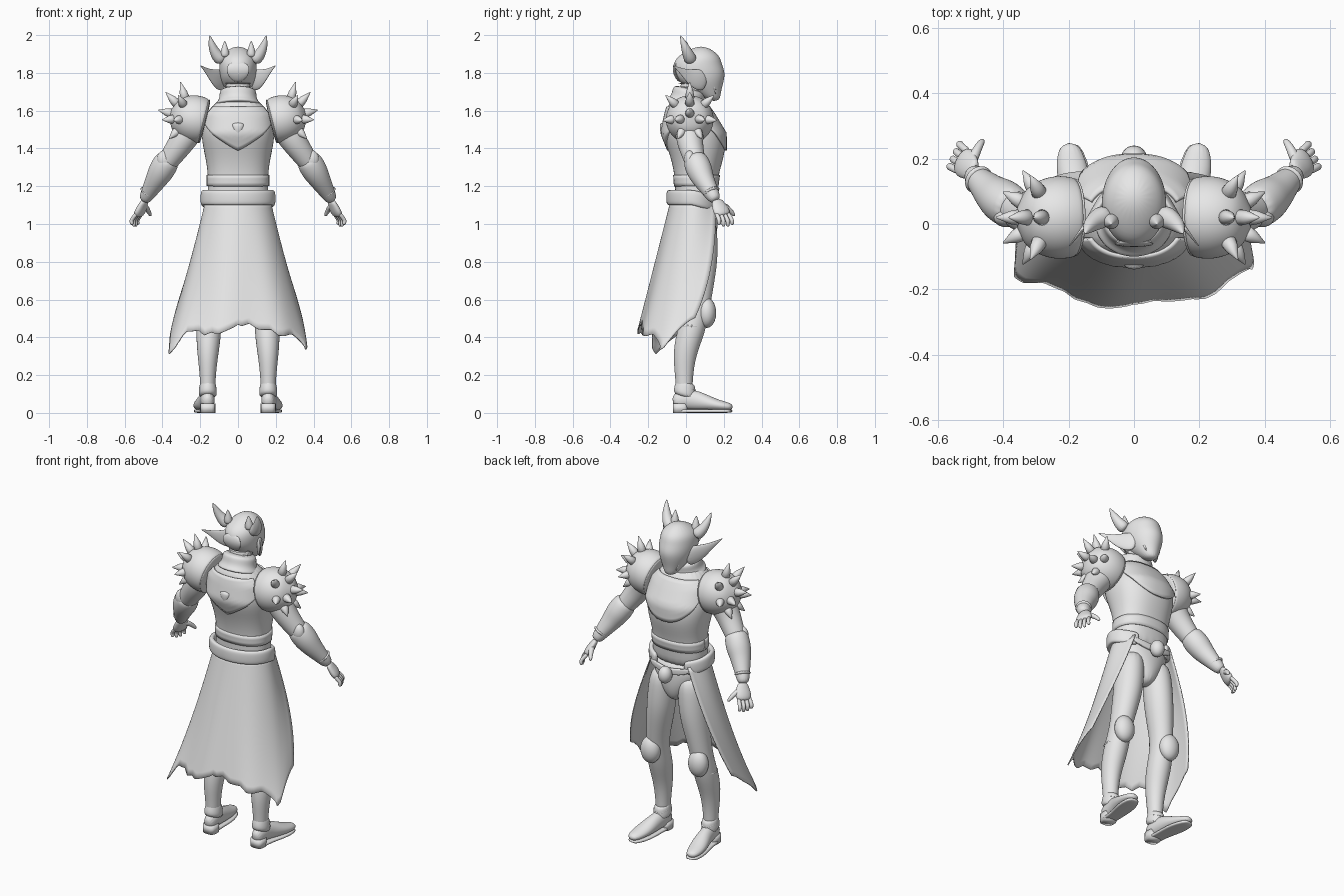
import bpy, bmesh, math, random
from mathutils import Vector

cube = bpy.data.objects.get("Cube")
if cube:
    bpy.data.objects.remove(cube)
random.seed(4)

ACROSS, FORWARD, UP = Vector((1, 0, 0)), Vector((0, 1, 0)), Vector((0, 0, 1))

grey = bpy.data.materials.new("plain grey")
grey.use_nodes = True
grey.diffuse_color = (.8, .8, .8, 1)
shader = grey.node_tree.nodes["Principled BSDF"]
shader.inputs["Base Color"].default_value = grey.diffuse_color


def spread(values, t):
    """Value at t (from 0 to 1) along an evenly spaced list."""
    place = min(max(t, 0), 1) * (len(values) - 1)
    low = int(place)
    high = min(low + 1, len(values) - 1)
    return values[low] + (values[high] - values[low]) * (place - low)


def finish(name, bm, mirror=False, smooth=0, thick=0):
    bmesh.ops.recalc_face_normals(bm, faces=bm.faces)
    mesh = bpy.data.meshes.new(name)
    bm.to_mesh(mesh)
    bm.free()
    mesh.materials.append(grey)
    for face in mesh.polygons:
        face.use_smooth = True
    part = bpy.data.objects.new(name, mesh)
    bpy.context.collection.objects.link(part)
    if mirror:
        part.modifiers.new("mirror", "MIRROR").use_mirror_merge = False
    if thick:
        shell = part.modifiers.new("thickness", "SOLIDIFY")
        shell.thickness = thick
        shell.offset = 0
    if smooth:
        rounding = part.modifiers.new("rounding", "SUBSURF")
        rounding.levels = rounding.render_levels = smooth


def power_of(value, power):
    return math.copysign(abs(value) ** power, value)


def oval(angle, power):
    return power_of(math.cos(angle), 2 / power), power_of(math.sin(angle), 2 / power)


def skin(name, path, width, depth=None, flat=1, mirror=False, axis=None, side=ACROSS,
         sides=16, power=2, smooth=2):
    """Skin oval rings along a path; the rings face the path, or one axis if given."""
    path = [Vector(p) for p in path]
    depth = depth or [w * flat for w in width]
    count = max(len(path), len(width), len(depth))
    steps = [i / (count - 1) for i in range(count)]
    centres = [spread(path, t) for t in steps]
    bm = bmesh.new()
    loops = []
    for i, t in enumerate(steps):
        along = axis or centres[min(i + 1, count - 1)] - centres[max(i - 1, 0)]
        along = along.normalized()
        first = (side - along * side.dot(along)).normalized()
        second = along.cross(first)
        wide, deep = max(spread(width, t), .002), max(spread(depth, t), .002)
        ring = []
        for k in range(sides):
            c, s = oval(math.tau * k / sides, power)
            ring.append(bm.verts.new(centres[i] + first * wide * c + second * deep * s))
        loops.append(ring)
    for lower, upper in zip(loops, loops[1:]):
        for k in range(sides):
            bm.faces.new((lower[k], lower[k - 1], upper[k - 1], upper[k]))
    bm.faces.new(loops[0])
    bm.faces.new(loops[-1])
    finish(name, bm, mirror, smooth)


def ball(name, centre, size, mirror=False):
    bm = bmesh.new()
    bmesh.ops.create_uvsphere(bm, u_segments=24, v_segments=12, radius=1)
    bmesh.ops.scale(bm, vec=size, verts=bm.verts)
    bmesh.ops.translate(bm, vec=centre, verts=bm.verts)
    finish(name, bm, mirror)


def sheet(name, columns, rows, place, thick):
    """Grid of points placed by a rule, with u from -1 to 1 and v from 0 to 1."""
    bm = bmesh.new()
    net = [[bm.verts.new(place(2 * i / columns - 1, j / rows)) for i in range(columns + 1)]
           for j in range(rows + 1)]
    for near, far in zip(net, net[1:]):
        for i in range(columns):
            bm.faces.new((near[i], near[i + 1], far[i + 1], far[i]))
    finish(name, bm, thick=thick)


# Torso and hips
waist, neck_base = 1.08, 1.68
torso_path = [Vector((0, .05, waist)), Vector((0, .06, 1.38)), Vector((0, 0, neck_base))]
torso_width = [.17, .16, .16, .18, .2, .18, .09]
torso_depth = [.11, .11, .12, .15, .17, .13, .08]
skin("torso", torso_path, torso_width, torso_depth, axis=UP, sides=24, power=2.3)
skin("hips", [(0, .06, 1.13), (0, .09, .87)], [.16, .16, .1, .03], [.1, .1, .09, .05], axis=UP)


def on_torso(height, angle):
    t = (height - waist) / (neck_base - waist)
    c, s = oval(angle, 2.3)
    return spread(torso_path, t) + ACROSS * spread(torso_width, t) * c + FORWARD * spread(torso_depth, t) * s


# Raised plates: curved lower edge on the chest, pointed on the back
for name, facing, curve in (("breast_plate", 1, 2), ("back_plate", -1, 1)):
    def plate(u, v):
        lower = 1.39 + .14 * abs(u) ** curve
        return on_torso(lower + (1.62 - lower) * v, facing * math.pi / 2 + u * 1.1)
    sheet(name, 32, 10, plate, .012)
sheet("waist_band", 48, 3, lambda u, v: on_torso(1.2 + .06 * v, math.pi * u), .012)
skin("back_ornament", [(0, -.12, 1.54), (0, -.12, 1.46)], [.04, .03, 0], [.02, .02, .01], smooth=1)


# Belt, open at the front, with a strap and buckle
def belt_point(degrees):
    c, s = oval(math.radians(degrees), 2)
    return (.185 * c, .04 + .13 * s, 1.14 - .04 * max(0, s))


skin("belt", [belt_point(d) for d in range(120, 430, 15)], [.04], flat=.4, side=UP, power=3)
skin("front_strap", [(-.14, .15, 1.1), (0, .18, 1.06), (.14, .15, 1.1)], [.02], flat=.5, side=UP, power=3)
ball("buckle", (0, .2, 1.06), (.04, .04, .05))

# Long torn waist cape, drawn in at the front of the belt
hem = [.49, .43, .43, .41, .33, .5]
tears = [random.uniform(-.03, .02) for _ in range(28)]


def cape(u, v):
    end = spread(hem, abs(u)) + spread(tears, (u + 1) / 2)
    drop = (1.12 - end) * v
    angle = u * math.pi / 2
    edge = .16 - .37 * drop ** 2.6
    rear = -.08 - .25 * drop
    depth = max(0, math.cos(angle)) ** .7
    fold = .01 * drop * math.sin(11 * u)
    tuck = 1 - .35 * (1 - v) ** 2 * u ** 8
    return ((.19 + .24 * drop) * tuck * math.sin(angle), edge + (rear - edge) * depth + fold, 1.12 - drop)


sheet("waist_cape", 108, 20, cape, .006)

# Legs with knee guards
skin("leg", [(.09, .08, 1.05), (.11, .08, .8), (.15, .06, .55), (.16, -.01, .3), (.16, -.01, .05)],
     [.07, .08, .08, .07, .06, .07, .055, .04, .04], flat=1.12, axis=UP, mirror=True)
ball("knee_guard", (.16, .11, .53), (.06, .05, .08), mirror=True)
skin("knee_strap", [(.16, .03, .45), (.16, .03, .47)], [.07], axis=UP, mirror=True, smooth=1)

# Boots
skin("boot", [(.16, -.07, .05), (.16, 0, .08), (.17, .08, .06), (.19, .16, .04), (.2, .25, .03)],
     [.03, .04, .04, .05, .05, .03], [.04, .06, .05, .03, .02], mirror=True)
skin("sole", [(.16, -.07, .01), (.17, .08, .01), (.2, .25, .01)],
     [.03, .04, .04, .05, .05, .03], [.01], mirror=True, power=4, smooth=1)
skin("boot_heel", [(.16, -.03, 0), (.16, -.03, .05)], [.04], mirror=True, power=3, smooth=0)
skin("boot_cuff", [(.16, -.01, .08), (.16, 0, .17)], [.045, .05, .045, .04], flat=1.25,
     axis=UP + FORWARD * .3, mirror=True)
for height in (.09, .13):
    skin("ankle_strap", [(.16, 0, height), (.16, 0, height + .01)], [.05], flat=1.25,
         axis=UP + FORWARD * .3, mirror=True, smooth=1)

# Arms and bracers
skin("upper_arm", [(.22, .02, 1.56), (.3, .02, 1.43), (.4, .06, 1.29)], [.07, .08, .07, .06, .05], mirror=True)
skin("bracer", [(.36, .04, 1.36), (.43, .09, 1.24), (.5, .16, 1.12)],
     [.06, .07, .07, .06, .05, .04, .03], mirror=True)
skin("wrist_band", [(.47, .13, 1.18), (.48, .14, 1.16)], [.05], mirror=True, smooth=1)
ball("elbow_guard", (.39, .02, 1.34), (.04, .03, .05), mirror=True)

# Hands
fan = Vector((-.4, .9, 0))
skin("palm", [(.49, .16, 1.13), (.53, .2, 1.04)], [.03, .04, .05, .04], flat=.5, side=fan, mirror=True)
for k in (-1.5, -.5, .5, 1.5):
    knuckle = Vector((.52, .19, 1.06)) + fan * .022 * k
    bend = knuckle + Vector((.03, .02, -.04)) + fan * .003 * k
    tip = knuckle + Vector((.025, .02, .01 * abs(k) - .08)) + fan * .004 * k
    skin("finger", [knuckle, bend, tip], [.012, .012, .012, .012, .008], mirror=True, sides=8)
skin("thumb", [(.5, .18, 1.1), (.48, .23, 1.08), (.46, .26, 1.04)], [.02, .015, .01], mirror=True, sides=8)

# Domed shoulder guards with rims
tilt = Vector((1, 0, .25)).normalized()
rim = Vector((.17, .02, 1.54))
skin("shoulder_guard", [rim, rim + tilt * .2], [.13 * math.sqrt(1 - (1.4 * i / 8 - .4) ** 2) for i in range(9)],
     axis=tilt, side=UP, mirror=True)
skin("shoulder_rim", [rim, rim + tilt * .02], [.11, .125, .12], axis=tilt, side=UP, mirror=True)

# Shoulder spikes: one at the pole, then two rings
hub = Vector((.25, .02, 1.56))
rise = tilt.cross(FORWARD)
for count, lean in ((1, 0), (3, 32), (7, 60)):
    for k in range(count):
        turn = math.pi / 2 + math.tau * k / count
        spoke = FORWARD * math.cos(turn) + rise * math.sin(turn)
        out = tilt * math.cos(math.radians(lean)) + spoke * math.sin(math.radians(lean))
        reach = .17 + .03 * max(0, out.z)
        skin("shoulder_spike", [hub + out * .09, hub + out * reach], [.028, .02, 0],
             side=FORWARD.cross(out) + spoke, mirror=True, smooth=0)

# Collar and ribbed neck
skin("collar", [(0, 0, 1.62), (0, .02, 1.72)], [.14, .11, .1, .1, .09], flat=.9, axis=UP + FORWARD * .25)
skin("neck", [(0, .02, 1.66), (0, .05, 1.8)], [.07], axis=UP)
for height in (1.72, 1.74, 1.76):
    skin("neck_ring", [(0, .03, height), (0, .03, height + .01)], [.075], axis=UP, smooth=1)

# Helmet with a pointed chin
skin("helmet", [(0, .15, 1.65), (0, .08, 1.75), (0, .06, 1.85), (0, .08, 1.94)],
     [.03, .06, .09, .1, .1, .09, .03], [.03, .07, .12, .14, .13, .11, .03], axis=UP, sides=20)
skin("face_ridge", [(.02, .16, 1.9), (.08, .13, 1.8), (.04, .16, 1.68)], [.008], mirror=True, sides=8)
skin("nape_plate", [(0, -.05, 1.86), (0, -.07, 1.81), (0, -.03, 1.75)], [.05, .07, .03], [.01])

# Horns and swept cheek fins
skin("horn", [(.08, .03, 1.86), (.12, .01, 1.9), (.14, -.01, 1.95), (.15, -.03, 2)],
     [.04, .03, .02, 0], side=FORWARD, mirror=True)
skin("small_horn", [(.07, .01, 1.88), (.07, 0, 1.97)], [.03, .02, 0], side=FORWARD, mirror=True)
skin("cheek_fin", [(.07, .11, 1.75), (.13, .02, 1.78), (.2, -.07, 1.84)],
     [.05, .06, .04, .015, 0], flat=.3, side=UP, mirror=True)
